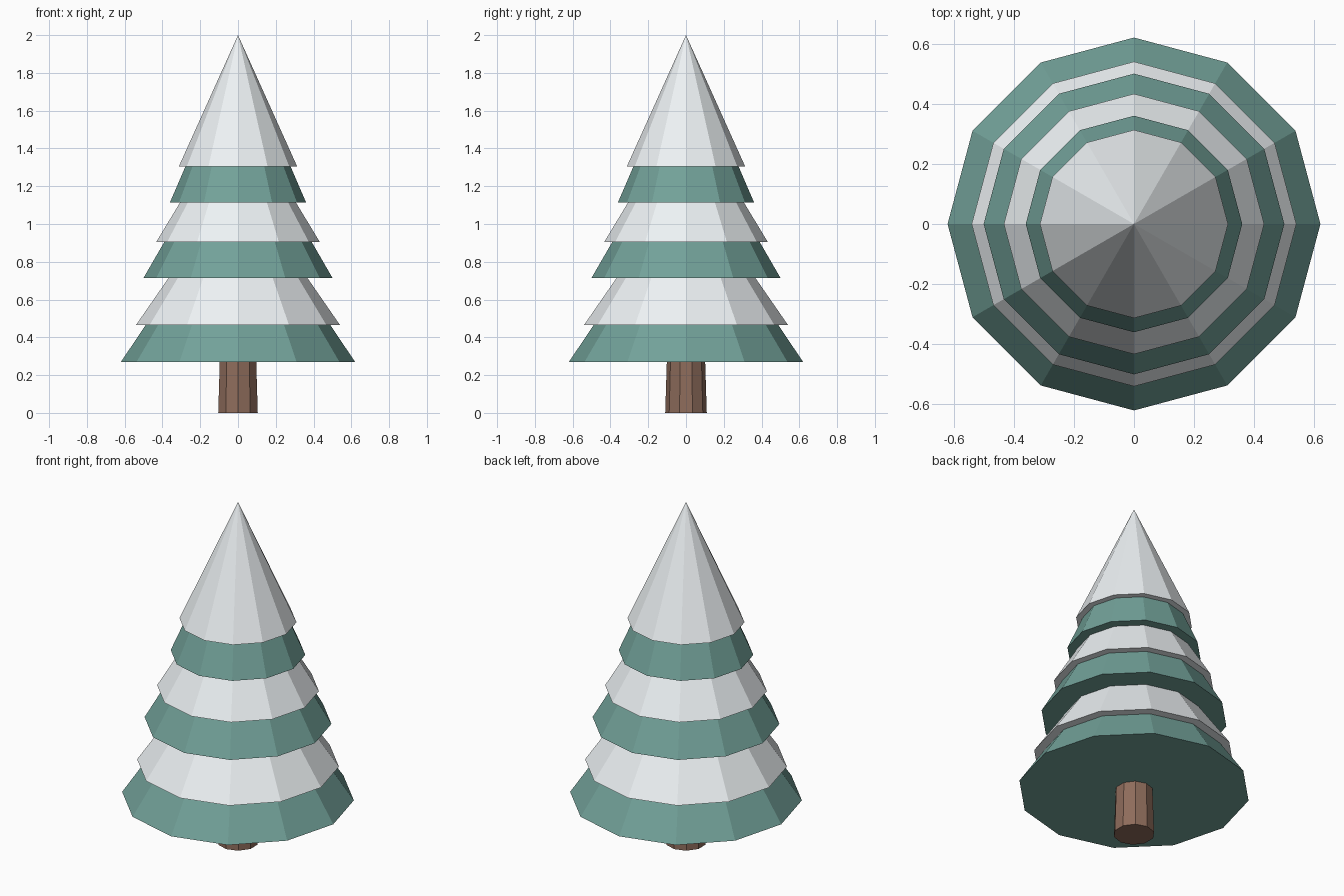
import bpy

if "Cube" in bpy.data.objects:
    bpy.data.objects.remove(bpy.data.objects["Cube"])

def material(name, rgb):
    m = bpy.data.materials.new(name)
    m.diffuse_color = (*rgb, 1)
    m.use_nodes = True
    m.node_tree.nodes["Principled BSDF"].inputs["Base Color"].default_value = m.diffuse_color
    return m

bark = material("bark", (0.27, 0.15, 0.105))
needles = material("needles", (0.17, 0.36, 0.32))
white = material("snow", (0.85, 0.89, 0.91))

def cone(name, sides, r_base, r_top, z_base, z_top, mat):
    bpy.ops.mesh.primitive_cone_add(vertices=sides, radius1=r_base, radius2=r_top,
                                    depth=z_top - z_base,
                                    location=(0, 0, (z_base + z_top) / 2))
    ob = bpy.context.object
    ob.name = name
    ob.data.materials.append(mat)

# trunk, running up into the lowest branches
cone("trunk", 10, 0.11, 0.10, 0, 0.32, bark)

# tiers: branch radius, base, apex, then snow radius, base, apex
tiers = [
    ("lower", 0.62, 0.27, 1.19, 0.54, 0.465, 1.245),
    ("middle", 0.50, 0.715, 1.58, 0.433, 0.905, 1.62),
    ("upper", 0.36, 1.115, 1.95, 0.313, 1.305, 2.0),
]
for label, rb, zb, tb, rs, zs, ts in tiers:
    cone(label + "_branches", 12, rb, 0, zb, tb, needles)
    cone(label + "_snow", 12, rs, 0, zs, ts, white)
